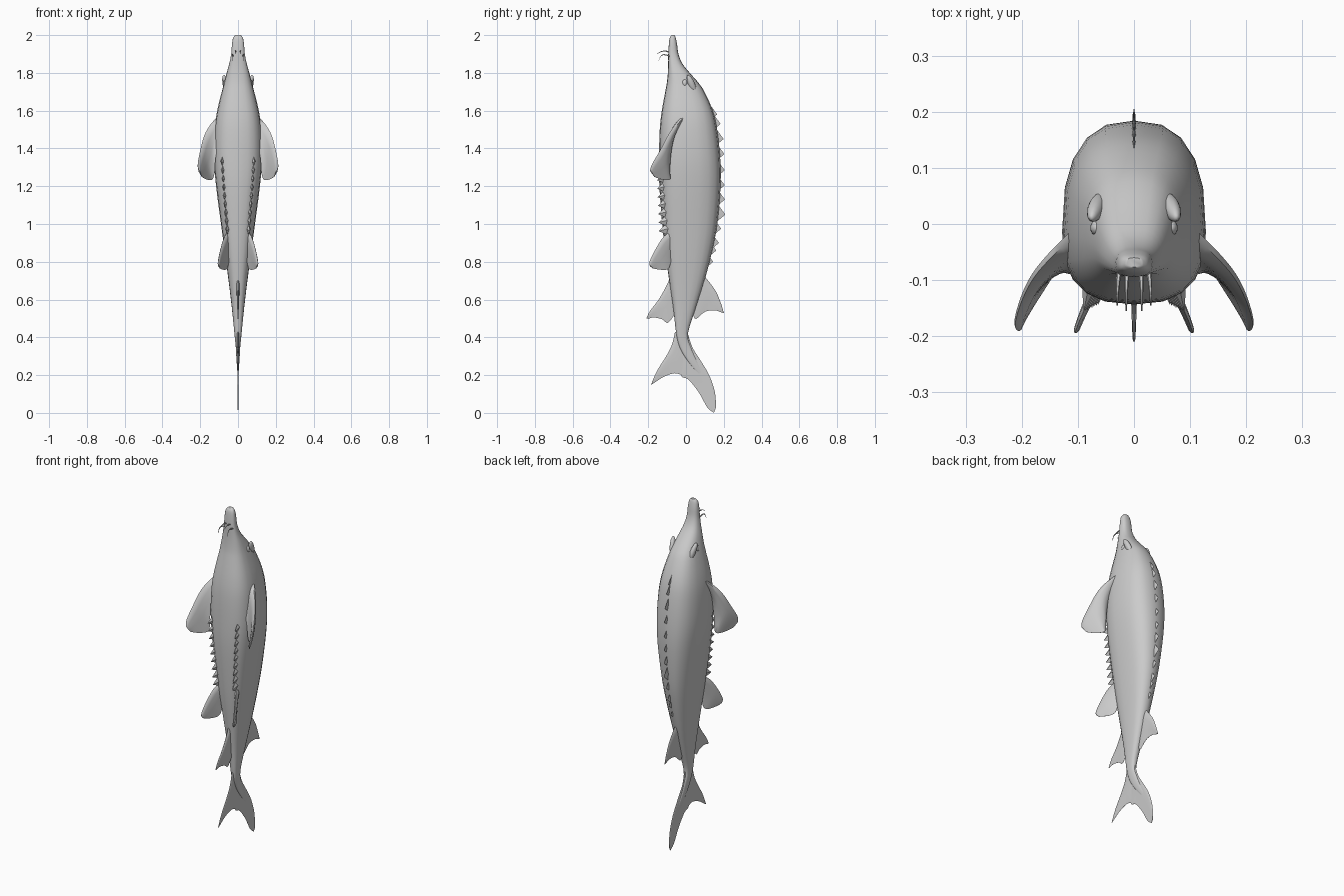
import bpy, bmesh, math
from mathutils import Vector

if "Cube" in bpy.data.objects:
    bpy.data.objects.remove(bpy.data.objects["Cube"])


def smooth_path(pts, n):
    """Catmull-Rom through tuples of any length."""
    out = []
    for i in range(len(pts) - 1):
        p0, p1, p2 = pts[max(i - 1, 0)], pts[i], pts[i + 1]
        p3 = pts[min(i + 2, len(pts) - 1)]
        for k in range(n):
            t = k / n
            out.append(tuple(0.5 * (2 * b + (c - a) * t + (2 * a - 5 * b + 4 * c - d) * t * t
                                    + (3 * b - a - 3 * c + d) * t ** 3)
                             for a, b, c, d in zip(p0, p1, p2, p3)))
    return out + [tuple(pts[-1])]


def finish(name, bm, mirror=False, angle=50):
    bmesh.ops.recalc_face_normals(bm, faces=bm.faces[:])
    me = bpy.data.meshes.new(name)
    bm.to_mesh(me)
    bm.free()
    ob = bpy.data.objects.new(name, me)
    bpy.context.collection.objects.link(ob)
    if mirror:
        ob.modifiers.new("mirror", 'MIRROR')
    bpy.ops.object.select_all(action='DESELECT')
    ob.select_set(True)
    bpy.context.view_layer.objects.active = ob
    bpy.ops.object.shade_smooth_by_angle(angle=math.radians(angle))
    return ob


def loft(name, rings, mirror=False, angle=50):
    bm = bmesh.new()
    vr = [[bm.verts.new(p) for p in r] for r in rings]
    n = len(vr[0])
    for a, b in zip(vr, vr[1:]):
        for i in range(n):
            bm.faces.new((a[i], a[(i + 1) % n], b[(i + 1) % n], b[i]))
    bm.faces.new(vr[0])
    bm.faces.new(vr[-1])
    return finish(name, bm, mirror, angle)


def fin(name, stations, normal, t0, t1, mirror=False):
    """Lens-section blade: stations pair a leading and a trailing edge point."""
    path = smooth_path([tuple(a) + tuple(b) for a, b in stations], 4)
    nrm = Vector(normal).normalized()
    us = [0, 0.06, 0.2, 0.5, 0.8, 1]
    hs = [0, 0.7, 1, 0.6, 0.3, 0.08]
    rings = []
    for k, p in enumerate(path):
        a, b = Vector(p[:3]), Vector(p[3:])
        th = 0.5 * (t0 + (t1 - t0) * (k / (len(path) - 1)) ** 0.6)
        up = [a.lerp(b, u) + nrm * h * th for u, h in zip(us, hs)]
        dn = [a.lerp(b, u) - nrm * h * th for u, h in zip(us, hs)]
        rings.append(up + dn[:0:-1])
    loft(name, rings, mirror, 60)


def flat(pairs):
    return [((0, a, b), (0, c, d)) for a, b, c, d in pairs]


# body: height, belly y, back y, half width
body = [(2.0, -.077, -.060, .014), (1.985, -.086, -.054, .026), (1.95, -.091, -.047, .032),
        (1.90, -.094, -.040, .036), (1.85, -.094, -.020, .046), (1.80, -.096, .020, .060),
        (1.75, -.101, .064, .073), (1.70, -.110, .098, .086), (1.60, -.128, .142, .110),
        (1.50, -.139, .165, .124), (1.35, -.143, .181, .128), (1.20, -.141, .183, .116),
        (1.00, -.126, .166, .090), (.85, -.110, .137, .070), (.70, -.089, .098, .050),
        (.55, -.067, .050, .032), (.42, -.052, .010, .019), (.35, -.035, .025, .012),
        (.28, .005, .055, .008), (.20, .070, .096, .002)]
rings = []
for z, lo, hi, w in smooth_path(body, 3):
    c, ring = lo + 0.4 * (hi - lo), []
    for i in range(20):
        a = 2 * math.pi * i / 20
        co, si = math.cos(a), math.sin(a)
        x = math.copysign(abs(co) ** .77, co) * w
        s = math.copysign(abs(si) ** .77, si)
        ring.append((x, c + s * ((hi - c) if s > 0 else (c - lo)), z))
    rings.append(ring)
loft("body", rings)

# paired fins
fin("pectoral_fins", [((.095, -.01, 1.58), (.095, -.09, 1.45)),
                      ((.143, -.055, 1.53), (.118, -.088, 1.36)),
                      ((.178, -.095, 1.47), (.125, -.085, 1.27)),
                      ((.200, -.137, 1.39), (.138, -.085, 1.235)),
                      ((.212, -.178, 1.32), (.165, -.125, 1.235)),
                      ((.208, -.190, 1.285), (.192, -.168, 1.25))],
    (.8, .6, 0), .045, .010, True)
fin("pelvic_fins", [((.055, -.085, .96), (.045, -.075, .84)),
                    ((.075, -.125, .925), (.052, -.085, .78)),
                    ((.094, -.165, .86), (.065, -.105, .758)),
                    ((.105, -.193, .80), (.085, -.150, .76)),
                    ((.103, -.190, .778), (.096, -.175, .765))],
    (.85, .5, 0), .025, .008, True)

# single fins
fin("dorsal_fin", flat([(.085, .74, .035, .53), (.125, .69, .052, .497), (.16, .64, .10, .535),
                        (.185, .58, .15, .543), (.20, .53, .193, .53)]), (1, 0, 0), .022, .004)
fin("anal_fin", flat([(-.07, .75, -.055, .53), (-.105, .67, -.095, .477), (-.145, .60, -.125, .495),
                      (-.19, .54, -.17, .505), (-.21, .50, -.20, .498)]), (1, 0, 0), .022, .004)
fin("tail_lower_lobe", flat([(-.058, .43, .03, .30), (-.075, .36, -.005, .205), (-.105, .30, -.06, .21),
                             (-.155, .22, -.12, .19), (-.185, .15, -.178, .152)]),
    (1, 0, 0), .012, .004)
fin("tail_upper_lobe", flat([(.01, .42, -.045, .36), (.035, .345, -.03, .206), (.085, .265, .015, .175),
                             (.125, .195, .07, .105), (.153, .11, .112, .03), (.159, .03, .148, .0)]),
    (1, 0, 0), .012, .004)


def scute(bm, base, peak, half_len, half_w):
    """Thin pointed plate leaning toward the tail."""
    base, peak = Vector(base), Vector(peak)
    side = (peak - base).cross(Vector((0, 0, 1))).normalized() * half_w
    f, r = base + Vector((0, 0, half_len)), base - Vector((0, 0, half_len))
    ring = [bm.verts.new(p) for p in (f, base + side, r, base - side)]
    top = bm.verts.new(peak)
    for i in range(4):
        bm.faces.new((ring[i], ring[(i + 1) % 4], top))
    bm.faces.new(ring)


# row of plates along the back
bm = bmesh.new()
peaks = [(1.53, .183), (1.45, .199), (1.37, .203), (1.285, .205), (1.205, .205), (1.13, .206),
         (1.05, .208), (.975, .186), (.90, .174), (.86, .160), (.80, .144), (1.58, .165)]
for z, y in peaks:
    scute(bm, (0, y - .045, z + .012), (0, y, z), .05, .006)
finish("back_plates", bm, angle=30)

# rows of plates under the belly
bm = bmesh.new()
for i in range(9):
    t = i / 8
    z = 1.33 - .36 * t
    x = .086 - .026 * t
    scute(bm, (x - .006, -.108 + .01 * t, z + .006), (x + .004, -.157 + .013 * t, z - .008), .034, .013)
finish("belly_plates", bm, True, 30)


def blob(name, loc, size, tilt):
    bm = bmesh.new()
    bmesh.ops.create_uvsphere(bm, u_segments=16, v_segments=10, radius=1)
    bmesh.ops.scale(bm, vec=size, verts=bm.verts[:])
    ob = finish(name, bm)
    ob.location, ob.rotation_euler = loc, tilt
    bpy.ops.object.transform_apply(location=True, rotation=True)
    ob.modifiers.new("mirror", 'MIRROR')


# eyes and the raised teardrops beside them
blob("eyes", (.066, -.007, 1.745), (.012, .014, .020), (0, 0, 0))
blob("eye_ridges", (.066, .030, 1.738), (.015, .018, .055), (.38, .2, 0))

# whiskers under the snout
bm = bmesh.new()
for x, z, dz, reach in ((.012, 1.915, -.015, .155), (.026, 1.895, -.03, .145)):
    path = smooth_path([(x, -.08, z - .01), (x * 1.1, -.105, z), (x * 1.15, -.13, z - .002),
                        (x * 1.15, -reach, z + dz)], 3)
    prev = None
    for k, p in enumerate(path):
        r = .0048 * (1 - .75 * k / (len(path) - 1))
        ring = [bm.verts.new((p[0] + r * math.cos(a * math.pi / 3), p[1],
                              p[2] + r * math.sin(a * math.pi / 3))) for a in range(6)]
        if prev:
            for i in range(6):
                bm.faces.new((prev[i], prev[(i + 1) % 6], ring[(i + 1) % 6], ring[i]))
        else:
            bm.faces.new(ring)
        prev = ring
    bm.faces.new(prev)
finish("whiskers", bm, True)
